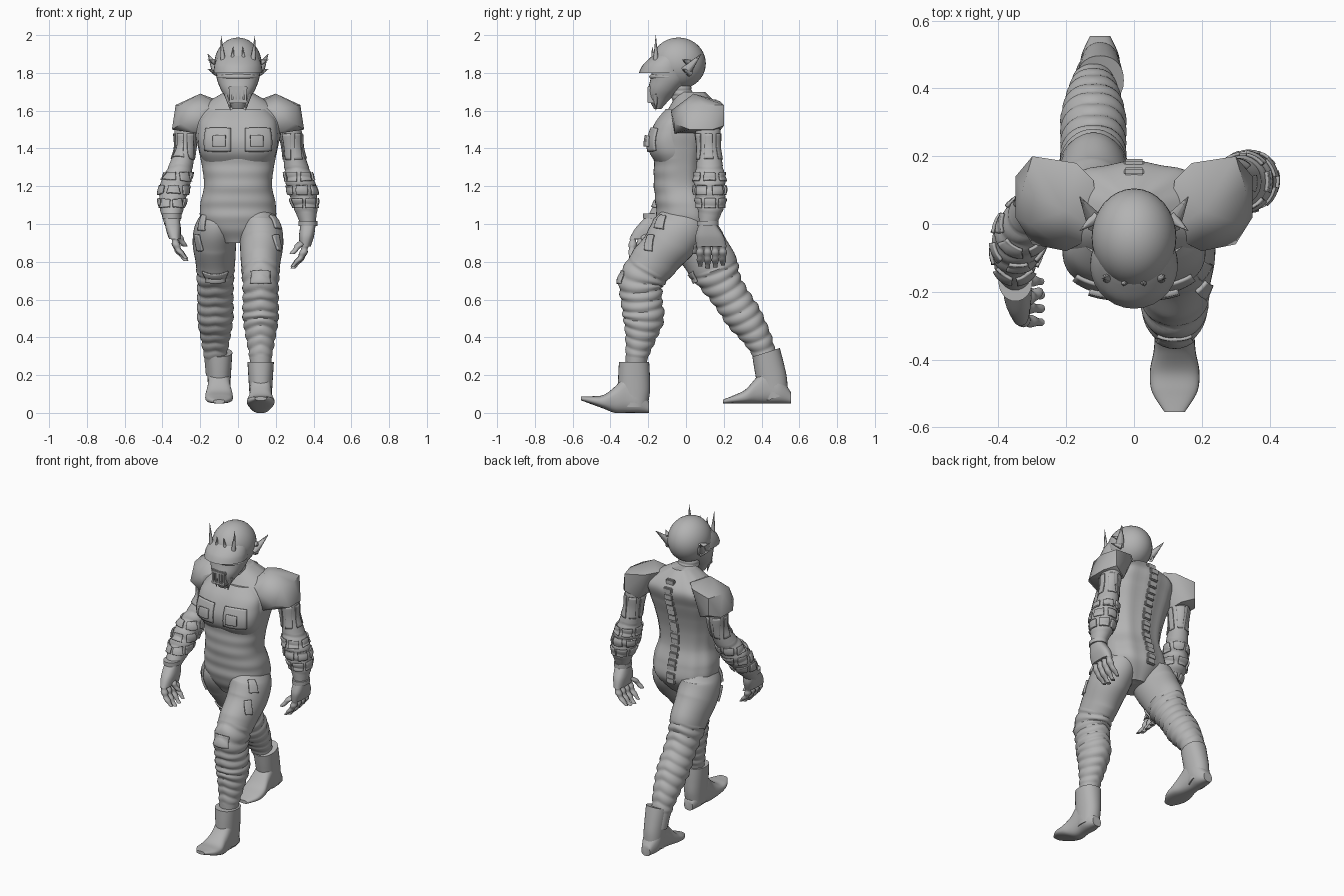
import bpy, bmesh
from math import sin, cos, pi, radians
from mathutils import Vector, Matrix

cube = bpy.data.objects.get("Cube")
if cube:
    bpy.data.objects.remove(cube, do_unlink=True)

grey = bpy.data.materials.new("plain grey")
grey.use_nodes = True
grey.diffuse_color = (.45, .45, .45, 1)
grey.node_tree.nodes["Principled BSDF"].inputs["Base Color"].default_value = grey.diffuse_color
SIDES = {"left": 1, "right": -1}


def build(name, bm, angle=45):
    """Turn a bmesh into a shaded, coloured object."""
    bmesh.ops.recalc_face_normals(bm, faces=bm.faces)
    mesh = bpy.data.meshes.new(name)
    bm.to_mesh(mesh)
    bm.free()
    mesh.materials.append(grey)
    obj = bpy.data.objects.new(name, mesh)
    bpy.context.collection.objects.link(obj)
    bpy.ops.object.select_all(action='DESELECT')
    obj.select_set(True)
    bpy.context.view_layer.objects.active = obj
    bpy.ops.object.shade_smooth_by_angle(angle=radians(angle))
    return obj


def rows(start, step, *columns):
    """Evenly spaced rings: position, centre (two), radii (two); plain numbers repeat."""
    count = max(len(column) for column in columns if isinstance(column, tuple))
    return [(start + step * k, *(column[k] if isinstance(column, tuple) else column for column in columns))
            for k in range(count)]


def sample(keys, t):
    """Smooth curve through the rings, t from start to end."""
    last = len(keys) - 1
    i = min(int(t * last), last - 1)
    u = t * last - i
    before, a, b, after = (Vector(keys[min(max(i + k, 0), last)]) for k in (-1, 0, 1, 2))
    leave, arrive = (b - before) / 2, (after - a) / 2
    ease = u * u * (3 - 2 * u)
    return a.lerp(b, ease) + leave * (u * (1 - u) ** 2) - arrive * (u * u * (1 - u))


def at(keys, z):
    return min((sample(keys, k / 100) for k in range(100)), key=lambda ring: abs(ring[0] - z))


def loft(name, keys, steps=40, sides=28, power=2, axis="z", lean=0, shape=None):
    """Skin over the rings, tilting them square to the path by the lean factor."""
    bm = bmesh.new()
    rings = []
    for n in range(steps + 1):
        ring = sample(keys, n / steps)
        low = sample(keys, max(n - 1, 0) / steps)
        high = sample(keys, min(n + 1, steps) / steps)
        slope = max(-.8, min(.8, lean * (high[2] - low[2]) / (high[0] - low[0])))
        verts = []
        for k in range(sides):
            a = 2 * pi * k / sides
            size = shape(a, ring[0]) if shape else 1
            across, along = (abs(v) ** (2 / power) * (1 if v > 0 else -1) * size for v in (cos(a), sin(a)))
            across *= ring[3]
            along *= ring[4] / (1 + slope * slope)
            x, y, z = ring[1] + across, ring[2] + along, ring[0] - slope * along
            verts.append(bm.verts.new((x, y, z) if axis == "z" else (x, z, y)))
        rings.append(verts)
    for lower, upper in zip(rings, rings[1:]):
        for k in range(sides):
            j = (k + 1) % sides
            bm.faces.new((lower[k], lower[j], upper[j], upper[k]))
    bm.faces.new(rings[0])
    bm.faces.new(rings[-1])
    return build(name, bm)


def placed(centre, size):
    return Matrix.Translation(centre) @ Matrix.Diagonal((*size, 1))


def blob(name, centre, radii):
    bm = bmesh.new()
    bmesh.ops.create_uvsphere(bm, u_segments=32, v_segments=20, radius=1, matrix=placed(centre, radii))
    build(name, bm)


def box(name, centre, size):
    bm = bmesh.new()
    bmesh.ops.create_cube(bm, size=1, matrix=placed(centre, size))
    bmesh.ops.bevel(bm, geom=bm.edges[:], offset=min(size) / 4, segments=2, affect='EDGES')
    build(name, bm)


def spikes(name, base, tip, radius):
    """A mirrored pair of thin cones."""
    for word, side in SIDES.items():
        mirror = Vector((side, 1, 1))
        root, end = Vector(base) * mirror, Vector(tip) * mirror
        way = end - root
        turn = way.to_track_quat('Z', 'Y').to_matrix().to_4x4()
        bm = bmesh.new()
        bmesh.ops.create_cone(bm, cap_ends=True, segments=8, radius1=radius, radius2=radius / 20,
                              depth=way.length, matrix=Matrix.Translation((root + end) / 2) @ turn)
        build(word + "_" + name, bm)


def plate(name, target, centre, heading, width, height, proud):
    """Raised panel hugging the target; heading is the outward angle around z."""
    bm = bmesh.new()
    turn = Matrix.Rotation(heading, 4, 'Z') @ Matrix.Rotation(pi / 2, 4, 'Y')
    bmesh.ops.create_grid(bm, x_segments=10, y_segments=8, size=.5,
                          matrix=Matrix.Translation(centre) @ turn @ Matrix.Diagonal((height, width, 1, 1)))
    obj = build(name, bm)
    wrap = obj.modifiers.new("hug", 'SHRINKWRAP')
    wrap.target, wrap.wrap_mode, wrap.offset = target, 'ABOVE_SURFACE', proud / 2
    solid = obj.modifiers.new("thickness", 'SOLIDIFY')
    solid.thickness, solid.offset = proud, 0


def plate_on_limb(name, limb, keys, z, heading, width, height, proud):
    ring = at(keys, z)
    spot = (ring[1] + cos(heading) * ring[3], ring[2] + sin(heading) * ring[4], z)
    plate(name, limb, spot, heading, width, height, proud)


def bands(low, high, count, depth):
    """Stacked armour folds that form a chevron around the limb."""
    def shape(a, z):
        if not low < z < high:
            return 1
        w = (z - low) / (high - low) + abs(cos(a)) / 20
        return 1 - depth / 2 + depth * abs(sin(pi * count * w))
    return shape


def back_muscle(a, z):
    """Long ridges beside the spine and faint folds across the belly."""
    back, front = max(0, sin(a)), max(0, -sin(a))
    folds = sin(z * 80) / 80 if z < 1.35 else 0
    return 1 - back * cos(10 * a) / 40 + front * folds


# Torso with breastplate and spine
torso = rows(.9, .1, 0, (-.01, 0, -.01, -.03, -.03, -.02, 0, .04, .03),
             (.09, .19, .2, .18, .19, .21, .23, .22, .07),
             (.09, .15, .15, .14, .14, .15, .16, .14, .07))
loft("torso", torso, steps=100, sides=60, power=2.3, shape=back_muscle)
chest = loft("breastplate", rows(1.31, .06, 0, (-.05, -.07, -.08, -.07, -.05, -.01),
                                 (.17, .2, .21, .21, .2, .16), (.1, .125, .125, .12, .11, .1)),
             sides=60, power=2.4, shape=lambda a, z: 1 - .06 * max(0, -sin(a)) ** 40)
for word, side in SIDES.items():
    plate(word + "_chest_panel", chest, (side * .115, -.2, 1.45), side * .2 - pi / 2, .16, .14, .01)
    plate(word + "_chest_badge", chest, (side * .1, -.21, 1.44), -pi / 2, .07, .06, .025)
for k in range(17):
    ring = at(torso, 1 + k / 25)
    box("vertebra", (0, ring[2] + ring[4], ring[0]), (.06, .022, .038))

# Neck
loft("neck", rows(1.6, .08, 0, (.02, -.02, -.05), (.08, .065, .065), (.08, .06, .07)),
     shape=bands(1.6, 1.74, 5, .06))

# Shoulder pads: top corners, then the lower rim
pad_points = [(.1, -.03, 1.63), (.12, .13, 1.66), (.2, .04, 1.69), (.17, .18, 1.65), (.3, .2, 1.63),
              (.33, .1, 1.63), (.31, 0, 1.63), (.2, -.08, 1.6), (.3, -.06, 1.53),
              (.35, .02, 1.5), (.35, .14, 1.5), (.3, .2, 1.52), (.22, -.06, 1.48), (.22, .17, 1.48)]
for word, side in SIDES.items():
    bm = bmesh.new()
    for x, y, z in pad_points:
        bm.verts.new((side * x, y, z))
    bmesh.ops.convex_hull(bm, input=bm.verts[:])
    build(word + "_shoulder_pad", bm, 50)

# Helmet, brow, jaw and mouth grille
blob("helmet", (0, -.04, 1.85), (.125, .145, .137))
loft("brow", rows(1.8, .04, 0, (-.12, -.11, -.09, -.07), (.13, .125, .11, .08), (.13, .12, .1, .07)))
blob("eye_band", (0, -.095, 1.78), (.115, .1, .03))
loft("jaw", rows(1.81, -.05, 0, (-.08, -.09, -.115, -.14, -.15), (.12, .11, .09, .06, .03),
                 (.1, .1, .085, .055, .02)), power=2.2)
for z in (1.65, 1.72):
    box("grille_frame", (0, -.18, z), (.1, .05, .02))
for k in range(-2, 3):
    box("grille_bar", (k * .02, -.185, 1.68), (.012, .04, .08))
spikes("fang", (.055, -.16, 1.69), (.04, -.16, 1.6), .02)
spikes("tall_horn", (.08, -.16, 1.87), (.09, -.16, 2), .014)
spikes("short_horn", (.03, -.17, 1.86), (.025, -.18, 1.94), .014)
spikes("ear_fin", (.11, 0, 1.81), (.16, .08, 1.9), .03)
for z in (1.8, 1.85):
    spikes("ear_barb", (.11, .02, z), (.16, -.02, z + .02), .02)


# Arms with sleeve strips and gauntlet panels
def arm(word, x, y):
    radii = (.04, .06, .055, .065, .077, .065, .04)
    keys = rows(1.6, -.1, x, y, radii, tuple(r + .006 for r in radii))
    limb = loft(word + "_arm", keys, steps=80, lean=.7, shape=bands(1.06, 1.3, 5, .08))
    for k in range(6):
        heading = k * pi / 3
        plate_on_limb(word + "_sleeve_strip", limb, keys, 1.41, heading, .04, .14, .006)
        for row in range(3):
            plate_on_limb(word + "_gauntlet_panel", limb, keys, 1.25 - row * .07, heading + row / 2, .06, .05, .009)


arm("left", (.25, .275, .29, .31, .335, .355, .37), (.1, .115, .12, .125, .125, .13, .115))
arm("right", (-.25, -.275, -.28, -.305, -.335, -.35, -.35), (.08, .08, .07, .03, -.03, -.1, -.18))


# Hands: palm, cuff, four fingers and a thumb
def finger(name, root, tip, curl, radius):
    middle = (root + tip) / 2 + curl
    keys = [(p.z, p.x, p.y, r, r) for p, r in ((root, radius), (middle, radius), (tip, radius * .6))]
    loft(name, keys, steps=18, sides=12, shape=lambda a, z: 1 + sin(z * 150) / 8)


def hand(word, *joints):
    wrist, knuckle, tip, thumb = (Vector(joint) for joint in joints)
    middle = (wrist + knuckle) / 2
    loft(word + "_palm", [(p.z, p.x, p.y, thick, wide) for p, thick, wide in
                          ((wrist, .04, .05), (middle, .04, .075), (knuckle, .03, .08))], steps=16, power=2.6)
    loft(word + "_cuff", rows(wrist.z, .025, wrist.x, wrist.y, (.05, .05), .058), steps=3)
    curl = Vector((SIDES[word] * .014, 0, 0))
    for k in range(4):
        shift = Vector((0, (k - 1.5) * .04, 0))
        drop = Vector((0, 0, abs(k - 1.3) / 80))
        finger(word + "_finger", knuckle + shift, tip + shift + drop, curl, .019)
    finger(word + "_thumb", middle, thumb, Vector((0, -.02, 0)), .021)


hand("left", (.37, .115, .99), (.355, .135, .88), (.29, .135, .76), (.285, .045, .84))
hand("right", (-.35, -.17, 1.03), (-.335, -.22, .92), (-.275, -.23, .8), (-.28, -.2, .88))


# Legs with folded shin armour, knee caps and hip pouches
def leg(word, y):
    side = SIDES[word]
    x = tuple(side * spread for spread in (.09, .115, .125, .12, .12, .12, .12, .12, .12, .12))
    keys = rows(1.1, -.1, x, y, (.07, .11, .115, .105, .095, .093, .093, .077, .06, .05),
                (.09, .145, .155, .147, .12, .108, .107, .082, .06, .05))
    limb = loft(word + "_leg", keys, steps=130, sides=36, lean=.8, shape=bands(.3, .76, 9, .1))
    for z in (1.01, .9):
        plate_on_limb(word + "_hip_pouch", limb, keys, z, -pi / 2 + side * pi / 4, .045, .09, .012)
    plate_on_limb(word + "_knee_cap", limb, keys, .72, -pi / 2, .12, .07, .009)


leg("left", (-.02, -.03, -.085, -.17, -.235, -.235, -.225, -.24, -.26, -.27))
leg("right", (.02, .015, .065, .13, .18, .245, .31, .375, .42, .45))


# Boots: shaft and a foot running forward from the heel
def boot(word, x, heel, sole, toe_lift, tilt):
    shaft_y = tuple(heel - .08 - tilt * k for k in (3, 2, 1, 0))
    loft(word + "_boot_shaft", rows(sole + .27, -.08, x, shaft_y, (.07, .065, .06, .055), (.08, .084, .084, .07)),
         power=2.2, lean=1.5)
    heights = (.03, .075, .1, .07, .037, .022, .01)
    middles = tuple(sole + toe_lift * max(0, k - 3) + h for k, h in enumerate(heights))
    loft(word + "_foot", rows(heel, -.06, x, middles, (.03, .056, .058, .062, .073, .067, .03), heights),
         power=2.6, axis="y")


boot("left", .12, -.195, 0, .022, 0)
boot("right", -.1, .555, .05, 0, .017)
